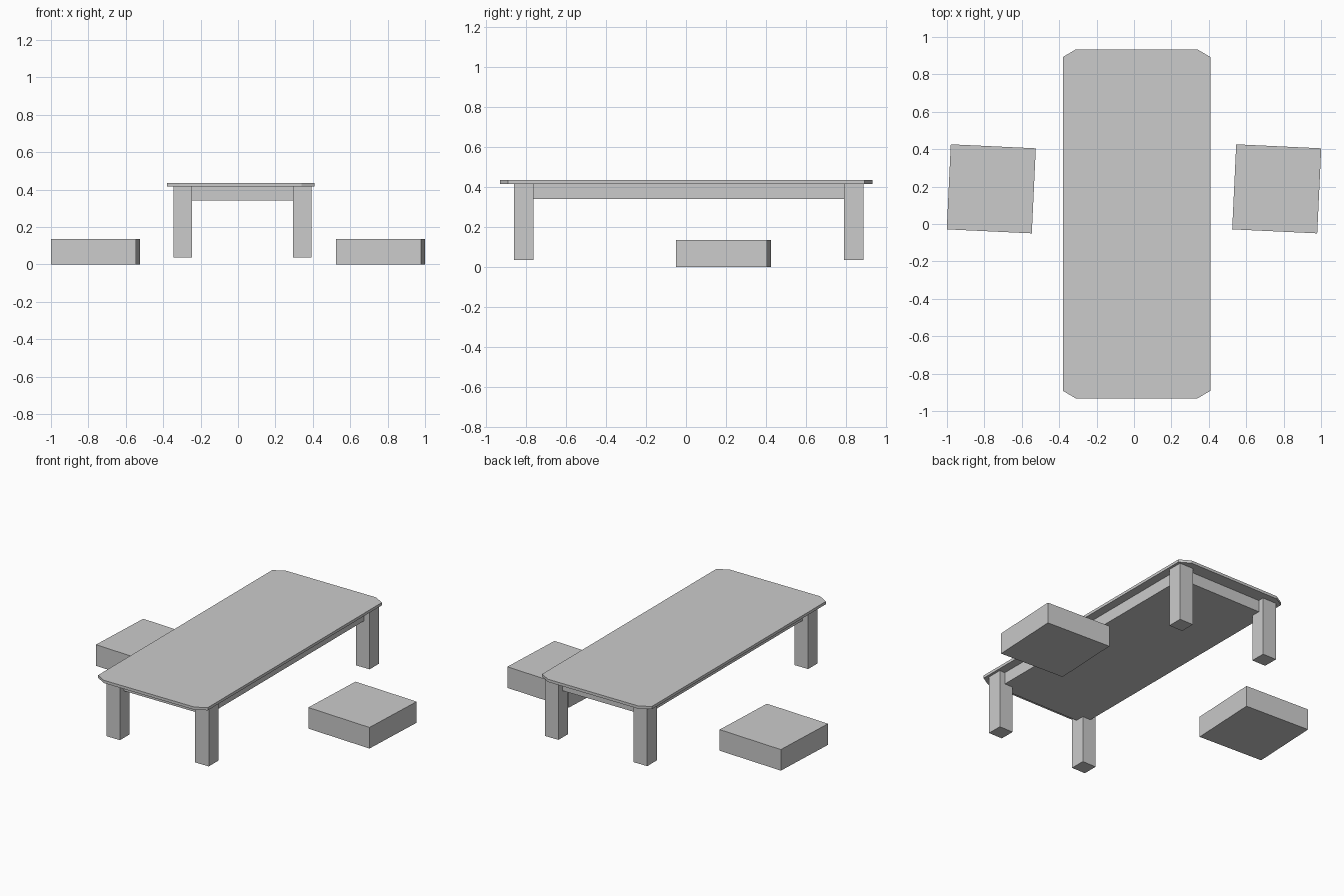
import bpy, bmesh, math

if "Cube" in bpy.data.objects:
    bpy.data.objects.remove(bpy.data.objects["Cube"])


def prism(name, outline, z0, z1):
    """Extrude a flat outline from z0 up to z1."""
    bm = bmesh.new()
    base = bm.faces.new([bm.verts.new((x, y, z0)) for x, y in outline])
    top = bmesh.ops.extrude_face_region(bm, geom=[base])
    verts = [v for v in top["geom"] if isinstance(v, bmesh.types.BMVert)]
    bmesh.ops.translate(bm, verts=verts, vec=(0, 0, z1 - z0))
    bmesh.ops.recalc_face_normals(bm, faces=bm.faces)
    mesh = bpy.data.meshes.new(name)
    bm.to_mesh(mesh)
    bm.free()
    obj = bpy.data.objects.new(name, mesh)
    bpy.context.collection.objects.link(obj)
    return obj


def box(name, x0, x1, y0, y1, z0, z1):
    return prism(name, [(x0, y0), (x1, y0), (x1, y1), (x0, y1)], z0, z1)


# Table top with clipped corners
x0, x1, y0, y1 = -0.38, 0.408, -0.932, 0.933
cx, cy = 0.068, 0.04
prism("table_top", [
    (x0 + cx, y0), (x1 - cx, y0), (x1, y0 + cy), (x1, y1 - cy),
    (x1 - cx, y1), (x0 + cx, y1), (x0, y1 - cy), (x0, y0 + cy)], 0.417, 0.435)

# Solid apron block under the top, set in from the leg faces
box("apron", -0.305, 0.353, -0.82, 0.85, 0.341, 0.417)

# Four square legs
leg = 0.098
for side, lx in (("left", -0.344), ("right", 0.294)):
    for end, ly in (("front", -0.86), ("back", 0.791)):
        box(f"{end}_{side}_leg", lx, lx + leg, ly, ly + leg, 0.036, 0.417)

# Floor cushions, slightly turned
half = 0.2275
for side, sx in (("left", -0.763), ("right", 0.763)):
    cushion = box(f"{side}_cushion", -half, half, -half, half, 0, 0.137)
    cushion.location = (sx, 0.188, 0)
    cushion.rotation_euler.z = math.radians(-2.7)
